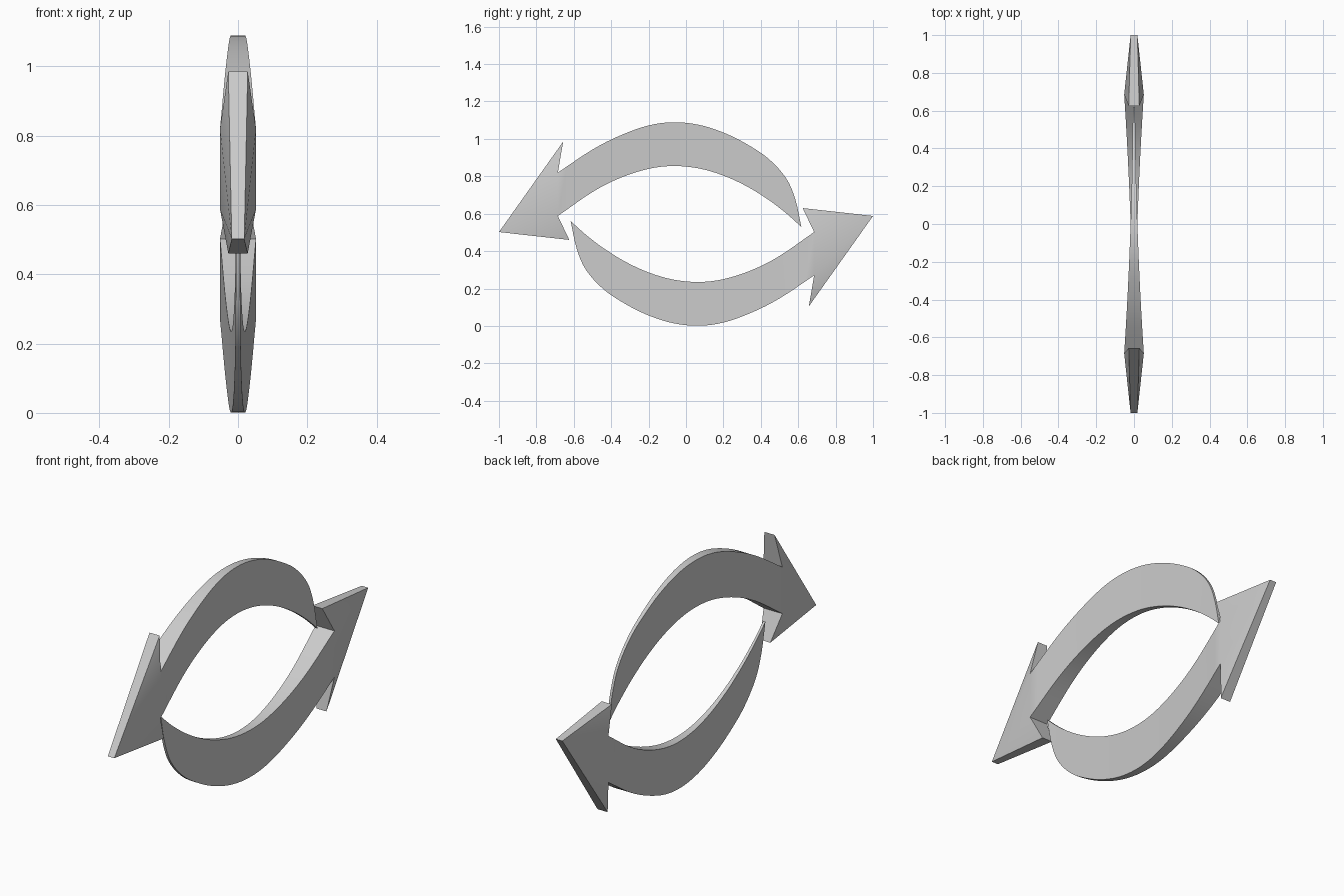
import bpy, bmesh
from mathutils import Matrix, Vector

if "Cube" in bpy.data.objects:
    bpy.data.objects.remove(bpy.data.objects["Cube"])

# Lower arrow profile in (y, z), from tail tip to head
OUTER = [(-.617, .562), (-.585, .415), (-.535, .3), (-.44, .195), (-.32, .115), (-.2, .056),
         (-.07, .015), (.065, .001), (.2, .018), (.35, .071), (.5, .147), (.685, .27)]
INNER = [(-.617, .562), (-.58, .527), (-.52, .475), (-.43, .408), (-.32, .341), (-.2, .286),
         (-.07, .248), (.065, .235), (.2, .25), (.35, .298), (.5, .374), (.685, .502)]
HEIGHT = 1.09
STEPS = 4


def smooth_path(points):
    """Catmull-Rom curve through the points."""
    p = [Vector(q) for q in points]
    p = [2 * p[0] - p[1]] + p + [2 * p[-1] - p[-2]]
    out = []
    for i in range(1, len(p) - 2):
        a, b, c, d = p[i - 1:i + 3]
        for k in range(STEPS):
            t = k / STEPS
            out.append(.5 * (2 * b + (c - a) * t + (2 * a - 5 * b + 4 * c - d) * t * t
                             + (3 * b - a - 3 * c + d) * t ** 3))
    return out + [p[-2]]


def half_thickness(y):
    return .018 + .0337 * y + .0232 * y * y


def build_arrow(name, flip):
    bm = bmesh.new()

    def pair(y, z, h):
        return bm.verts.new((h, y, z)), bm.verts.new((-h, y, z))

    # Curved shaft, thin at the tail and thick at the head
    outer = [pair(*p, half_thickness(p[0])) for p in smooth_path(OUTER)]
    inner = [pair(*p, half_thickness(p[0])) for p in smooth_path(INNER)]
    for i in range(len(outer) - 1):
        o, p, q, r = outer[i], outer[i + 1], inner[i + 1], inner[i]
        for s in (0, 1):
            bm.faces.new((o[s], p[s], q[s], r[s]))
        bm.faces.new((o[0], o[1], p[1], p[0]))
        bm.faces.new((r[0], r[1], q[1], q[0]))

    # Arrowhead, tapering from the shaft to the barbs and tip
    low, high = outer[-1], inner[-1]
    tip = pair(1, .588, .018)
    barb_low, barb_high = pair(.657, .105, .028), pair(.624, .63, .028)
    for s in (0, 1):
        for tri in ((low, tip, high), (low, barb_low, tip), (high, tip, barb_high)):
            bm.faces.new([v[s] for v in tri])
    for a, b in ((low, barb_low), (barb_low, tip), (tip, barb_high), (barb_high, high)):
        bm.faces.new((a[0], a[1], b[1], b[0]))

    bmesh.ops.remove_doubles(bm, verts=bm.verts, dist=1e-5)
    if flip:
        turn = Matrix.Rotation(3.14159265, 4, 'X')
        bmesh.ops.transform(bm, matrix=Matrix.Translation((0, 0, HEIGHT)) @ turn, verts=bm.verts)
    bmesh.ops.recalc_face_normals(bm, faces=bm.faces)
    mesh = bpy.data.meshes.new(name)
    bm.to_mesh(mesh)
    bm.free()
    obj = bpy.data.objects.new(name, mesh)
    bpy.context.collection.objects.link(obj)
    bpy.ops.object.select_all(action='DESELECT')
    obj.select_set(True)
    bpy.context.view_layer.objects.active = obj
    bpy.ops.object.shade_smooth_by_angle(angle=.5)


build_arrow("lower_arrow", False)
build_arrow("upper_arrow", True)
